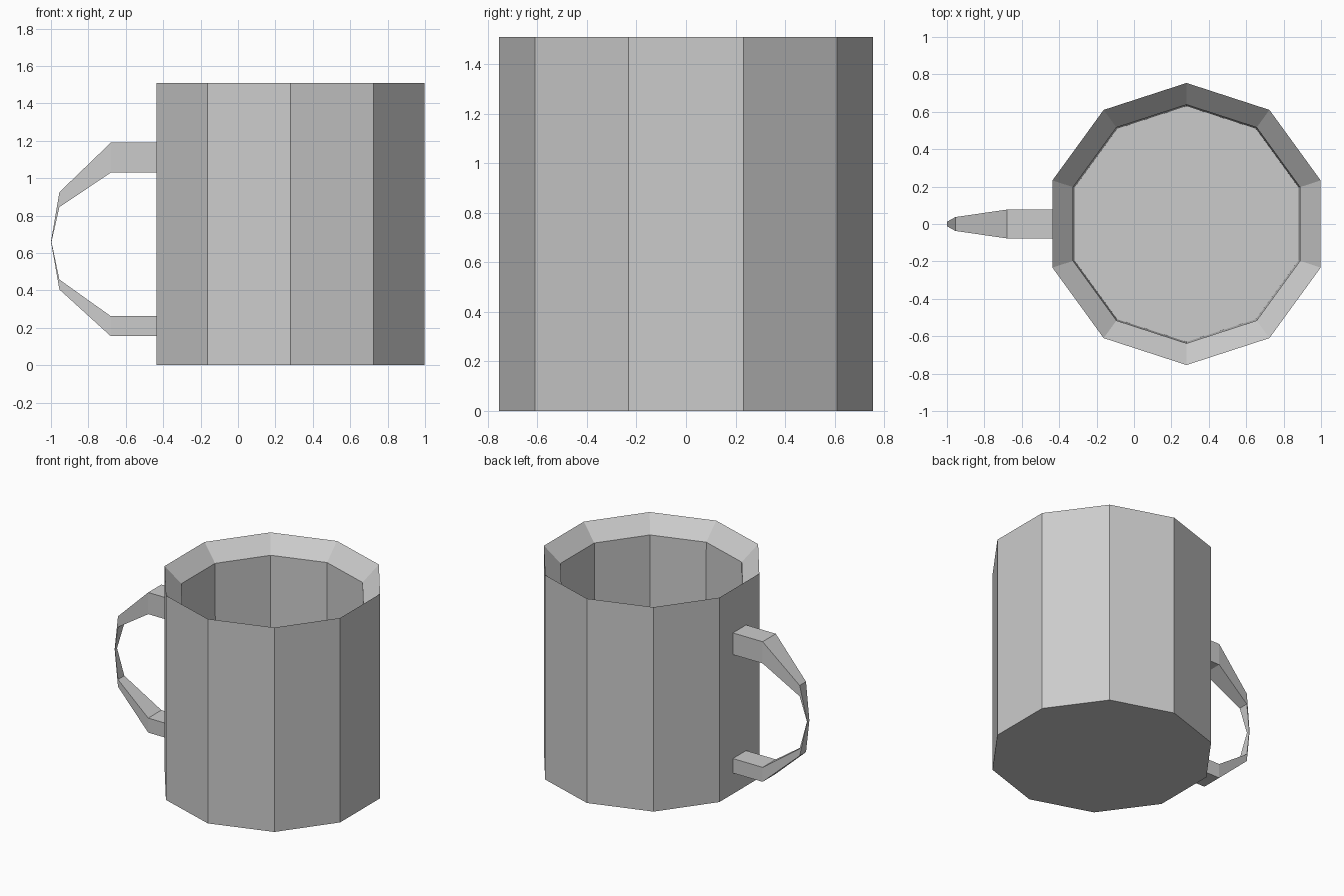
import bpy, bmesh, math

if "Cube" in bpy.data.objects:
    bpy.data.objects.remove(bpy.data.objects["Cube"])

grey = bpy.data.materials.new("light_grey")
grey.diffuse_color = (0.6, 0.6, 0.6, 1)
grey.use_nodes = True
grey.node_tree.nodes["Principled BSDF"].inputs["Base Color"].default_value = grey.diffuse_color


def loft(name, rings, cap_start=False, cap_end=False):
    """Bridge a list of equal-sized point rings with quads."""
    bm = bmesh.new()
    loops = [[bm.verts.new(p) for p in ring] for ring in rings]
    n = len(loops[0])
    for a, b in zip(loops, loops[1:]):
        for i in range(n):
            j = (i + 1) % n
            bm.faces.new((a[i], a[j], b[j], b[i]))
    if cap_start:
        bm.faces.new(loops[0][::-1])
    if cap_end:
        bm.faces.new(loops[-1])
    bmesh.ops.recalc_face_normals(bm, faces=bm.faces)
    mesh = bpy.data.meshes.new(name)
    bm.to_mesh(mesh)
    bm.free()
    mesh.materials.append(grey)
    obj = bpy.data.objects.new(name, mesh)
    bpy.context.collection.objects.link(obj)
    return obj


# Mug body: ten-sided wall, rim sloping inwards, hollow inside with a floor
CENTRE_X, SIDES = 0.281, 10


def body_ring(radius, z):
    angles = [math.pi / 2 + math.tau * i / SIDES for i in range(SIDES)]
    return [(CENTRE_X + radius * math.cos(a), radius * math.sin(a), z) for a in angles]


profile = [(0.754, 0.0), (0.754, 1.51), (0.638, 1.395), (0.63, 0.12)]
loft("mug_body", [body_ring(r, z) for r, z in profile], True, True)

# Handle: rectangular sections as outer (x, z), inner (x, z), half width in y
sections = [
    ((-0.437, 1.19), (-0.437, 1.03), 0.077),
    ((-0.68, 1.19), (-0.68, 1.03), 0.077),
    ((-0.955, 0.925), (-0.955, 0.845), 0.037),
    ((-1.0, 0.66), (-0.997, 0.66), 0.012),
    ((-0.955, 0.405), (-0.955, 0.458), 0.037),
    ((-0.68, 0.155), (-0.68, 0.262), 0.077),
    ((-0.437, 0.155), (-0.437, 0.262), 0.077),
]
loft("handle", [[(o[0], -w, o[1]), (o[0], w, o[1]), (i[0], w, i[1]), (i[0], -w, i[1])]
                for o, i, w in sections])
